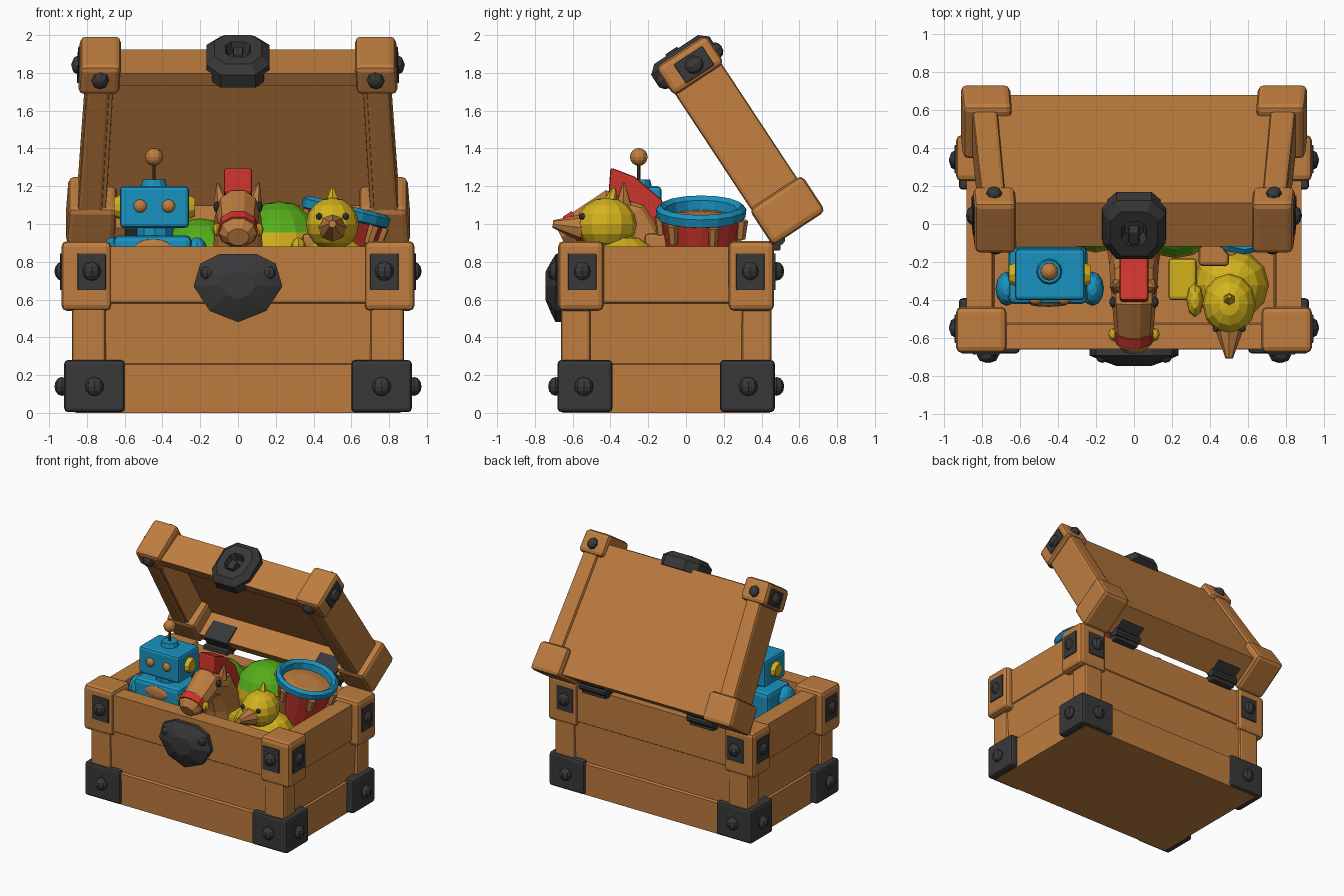
import bpy, bmesh, math
from mathutils import Matrix, Vector

if "Cube" in bpy.data.objects:
    bpy.data.objects.remove(bpy.data.objects["Cube"])


def material(name, rgb):
    m = bpy.data.materials.new(name)
    m.diffuse_color = (*rgb, 1)
    m.use_nodes = True
    m.node_tree.nodes["Principled BSDF"].inputs["Base Color"].default_value = m.diffuse_color
    return m


WOOD = material("wood_brown", (0.52, 0.205, 0.05))
IRON = material("iron_black", (0.04, 0.04, 0.042))
BLUE = material("toy_blue", (0.01, 0.29, 0.52))
YELLOW = material("toy_yellow", (0.66, 0.45, 0.012))
RED = material("toy_red", (0.6, 0.035, 0.025))
GREEN = material("toy_green", (0.09, 0.42, 0.01))

I = Matrix.Identity(4)
CY = -0.105                      # depth centre of the box
LID = Matrix.Translation((0, 0.46, 0.92)) @ Matrix.Rotation(math.radians(-56.6), 4, 'X')


def finish(name, bm, mat, M=I, bevel=0.0):
    for v in bm.verts:
        if M is LID:             # the lid narrows a little toward its front edge
            v.co.x *= 1 + 0.07 * v.co.y
        v.co = M @ v.co
    bmesh.ops.recalc_face_normals(bm, faces=bm.faces)
    me = bpy.data.meshes.new(name)
    bm.to_mesh(me)
    bm.free()
    me.materials.append(mat)
    ob = bpy.data.objects.new(name, me)
    bpy.context.collection.objects.link(ob)
    if bevel:
        b = ob.modifiers.new("bevel", 'BEVEL')
        b.width, b.segments, b.limit_method = bevel, 2, 'ANGLE'
    return ob


def loft(name, rings, mat, M=I, bevel=0.0):
    """Bridge equal-sized rings of points and cap both ends."""
    bm = bmesh.new()
    vs = [[bm.verts.new(p) for p in r] for r in rings]
    n = len(vs[0])
    for a, b in zip(vs, vs[1:]):
        for i in range(n):
            bm.faces.new((a[i], a[(i + 1) % n], b[(i + 1) % n], b[i]))
    bm.faces.new(vs[0])
    bm.faces.new(vs[-1])
    return finish(name, bm, mat, M, bevel)


def rect(hx, y0, y1, z, cx=0):
    return [(cx - hx, y0, z), (cx + hx, y0, z), (cx + hx, y1, z), (cx - hx, y1, z)]


def box(name, x, y, z, mat, M=I, bevel=0.02):
    c, h = (x[0] + x[1]) / 2, abs(x[1] - x[0]) / 2
    return loft(name, [rect(h, *y, z[0], c), rect(h, *y, z[1], c)], mat, M, bevel)


def ball(name, c, r, mat, M=I, seg=12, rot=I):
    bm = bmesh.new()
    bmesh.ops.create_uvsphere(bm, u_segments=seg, v_segments=max(6, seg * 2 // 3), radius=1,
                              matrix=Matrix.Translation(c) @ rot @ Matrix.Diagonal((*r, 1)))
    return finish(name, bm, mat, M)


def cone(name, a, b, r1, r2, mat, M=I, seg=10):
    bm = bmesh.new()
    a, b = Vector(a), Vector(b)
    q = (b - a).to_track_quat('Z', 'Y').to_matrix().to_4x4()
    bmesh.ops.create_cone(bm, cap_ends=True, segments=seg, radius1=r1, radius2=r2,
                          depth=(b - a).length, matrix=Matrix.Translation((a + b) / 2) @ q)
    return finish(name, bm, mat, M)


def circle(r, z, n=16):
    return [(r * math.cos(k * math.tau / n), r * math.sin(k * math.tau / n), z) for k in range(n)]


def tube(name, path, mat, n=10):
    """Elliptical tube in the yz plane; path entries are y, z, half width, half height."""
    rings = []
    for i, (y, z, w, h) in enumerate(path):
        p, q = path[max(i - 1, 0)], path[min(i + 1, len(path) - 1)]
        t = Vector((q[0] - p[0], q[1] - p[1])).normalized()
        rings.append([(w * math.cos(k * math.tau / n), y - t.y * h * math.sin(k * math.tau / n),
                       z + t.x * h * math.sin(k * math.tau / n)) for k in range(n)])
    return loft(name, rings, mat)


# --- box walls: three plank tiers, hollow inside
tiers = [(0.86, 0.55, 0.0), (0.865, 0.555, 0.255), (0.85, 0.535, 0.262), (0.865, 0.545, 0.58),
         (0.875, 0.552, 0.586), (0.88, 0.552, 0.88), (0.745, 0.42, 0.88), (0.73, 0.41, 0.3)]
loft("box_walls", [rect(hx, CY - hy, CY + hy, z) for hx, hy, z in tiers], WOOD)

for s in (-1, 1):
    for t in (-1, 1):
        def ys(a, b):
            return tuple(sorted((CY + t * a, CY + t * b)))

        # --- corner pieces
        box("iron_foot", (s * 0.6, s * 0.92), ys(0.285, 0.575), (0.004, 0.28), IRON)
        box("corner_post", (s * 0.7, s * 0.88), ys(0.4, 0.558), (0.2, 0.57), WOOD)
        box("corner_cap", (s * 0.67, s * 0.935), ys(0.33, 0.572), (0.54, 0.91), WOOD, bevel=0.03)
        box("front_plate", (s * 0.7, s * 0.85), ys(0.565, 0.58), (0.65, 0.845), IRON, bevel=0.006)
        box("side_plate", (s * 0.93, s * 0.943), ys(0.37, 0.52), (0.65, 0.845), IRON, bevel=0.006)
        for z, x, y in ((0.14, 0.76, 0.435), (0.75, 0.775, 0.445)):
            ball("bolt", (s * x, CY + t * 0.585, z), (0.05, 0.04, 0.05), IRON, seg=8)
            ball("bolt", (s * 0.932, CY + t * y, z), (0.04, 0.05, 0.05), IRON, seg=8)

# --- shield lock on the front of the box
shield = [(-0.2, 0.79), (-0.1, 0.84), (0.1, 0.84), (0.2, 0.79), (0.235, 0.67),
          (0.15, 0.54), (0, 0.48), (-0.15, 0.54), (-0.235, 0.67)]
loft("box_lock", [[(x * k, y, 0.68 + (z - 0.68) * k) for x, z in shield]
                  for k, y in ((1, -0.64), (1, -0.69), (0.75, -0.715), (0.4, -0.745))], IRON)
for s in (-1, 1):
    ball("lock_bolt", (s * 0.165, -0.7, 0.74), (0.035, 0.03, 0.035), IRON, seg=8)

# --- lid shell, built closed and swung open
loft("lid_shell", [rect(0.79, -1.03, 0, 0.26), rect(0.8, -1.05, 0.0, 0.0),
                   rect(0.71, -0.97, -0.07, 0.0), rect(0.7, -0.95, -0.08, 0.2)], WOOD, LID)
for s in (-1, 1):
    box("lid_rail", (s * 0.725, s * 0.86), (-1.05, 0.0), (-0.01, 0.285), WOOD, LID)
    box("lid_rear_cap", (s * 0.65, s * 0.91), (-0.2, 0.03), (-0.02, 0.315), WOOD, LID, 0.03)
    box("lid_front_cap", (s * 0.67, s * 0.905), (-1.1, -0.92), (-0.02, 0.3), WOOD, LID, 0.03)
    box("lid_plate", (s * 0.9, s * 0.914), (-1.06, -0.94), (0.07, 0.25), IRON, LID, 0.006)
    ball("lid_bolt", (s * 0.91, -1.0, 0.16), (0.04, 0.05, 0.05), IRON, LID, 8)
    ball("lid_bolt", (s * 0.79, -1.0, 0.3), (0.045, 0.045, 0.035), IRON, LID, 8)
    ball("lid_bolt", (s * 0.785, -1.02, -0.02), (0.05, 0.05, 0.04), IRON, LID, 8)
    # hinges
    box("hinge_leaf", (s * 0.38, s * 0.6), (0.4, 0.5), (0.86, 0.91), IRON, bevel=0.008)
    box("hinge_lid_leaf", (s * 0.38, s * 0.6), (-0.085, 0.01), (-0.02, 0.14), IRON, LID, 0.008)
    cone("hinge_pin", (s * 0.37, 0.49, 0.92), (s * 0.61, 0.49, 0.92), 0.035, 0.035, IRON)

# --- lid clasp: eight-sided plate with a raised rim around a hollow
octa = [(-0.18, 0.04), (-0.18, 0.23), (-0.1, 0.31), (0.1, 0.31), (0.18, 0.23),
        (0.18, 0.04), (0.1, -0.06), (-0.1, -0.06)]
loft("lid_clasp", [[(x * k, y, 0.125 + (z - 0.125) * k) for x, z in octa] for k, y in
                   ((1, -1.0), (1, -1.08), (0.75, -1.12), (0.4, -1.12), (0.3, -1.06))], IRON, LID)
box("clasp_knob", (-0.03, 0.03), (-1.13, -1.04), (0.06, 0.14), IRON, LID, 0.01)

# --- robot
box("robot_head", (-0.625, -0.26), (-0.4, -0.13), (0.98, 1.2), BLUE)
box("robot_body", (-0.66, -0.245), (-0.42, -0.12), (0.45, 0.94), BLUE, bevel=0.03)
cone("robot_neck", (-0.44, -0.27, 0.9), (-0.44, -0.27, 1.0), 0.1, 0.1, BLUE)
cone("robot_antenna_base", (-0.445, -0.25, 1.19), (-0.445, -0.25, 1.235), 0.07, 0.06, BLUE, seg=12)
cone("robot_antenna", (-0.445, -0.25, 1.2), (-0.445, -0.25, 1.34), 0.01, 0.01, IRON, seg=6)
ball("robot_antenna_tip", (-0.445, -0.25, 1.355), (0.047, 0.047, 0.047), WOOD)
ball("robot_badge", (-0.45, -0.42, 0.87), (0.1, 0.015, 0.05), WOOD)
for s in (-1, 1):
    x = -0.4425 + s * 0.18
    cone("robot_ear", (x, -0.265, 1.09), (x + s * 0.035, -0.265, 1.09), 0.065, 0.05, YELLOW)
    ball("robot_eye", (-0.4425 + s * 0.075, -0.4, 1.095), (0.035, 0.025, 0.035), WOOD)
    ball("robot_shoulder", (-0.4425 + s * 0.225, -0.34, 0.84), (0.06, 0.09, 0.09), BLUE)

# --- toy horse
tube("horse_head", [(-0.14, 0.4, 0.14, 0.17), (-0.21, 0.85, 0.13, 0.16), (-0.3, 1.03, 0.125, 0.14),
                    (-0.41, 1.07, 0.115, 0.115), (-0.53, 1.0, 0.105, 0.095),
                    (-0.62, 0.95, 0.1, 0.085), (-0.66, 0.93, 0.06, 0.05)], WOOD)
tube("horse_noseband", [(-0.56, 0.985, 0.11, 0.1), (-0.61, 0.958, 0.108, 0.095)], RED)
mane = [(-0.41, 1.16), (-0.4, 1.3), (-0.27, 1.25), (-0.13, 1.13), (-0.03, 0.9), (-0.15, 0.85), (-0.28, 1.1)]
loft("horse_mane", [[(x, y, z) for y, z in mane] for x in (-0.075, 0.075)], RED, bevel=0.015)
for s in (-1, 1):
    ball("horse_eye", (s * 0.11, -0.41, 1.09), (0.02, 0.03, 0.03), IRON, seg=8)
    ball("bridle_stud", (s * 0.11, -0.58, 0.97), (0.025, 0.035, 0.035), YELLOW, seg=8)
    cone("horse_ear", (s * 0.085, -0.33, 1.1), (s * 0.11, -0.33, 1.22), 0.045, 0.005, WOOD, seg=6)

# --- toy duck
ball("duck_head", (0.5, -0.42, 1.0), (0.14, 0.16, 0.14), YELLOW)
ball("duck_body", (0.51, -0.32, 0.74), (0.2, 0.19, 0.2), YELLOW)
ball("duck_wing", (0.32, -0.4, 0.86), (0.045, 0.09, 0.07), YELLOW, seg=8)
cone("duck_tuft", (0.5, -0.4, 1.11), (0.5, -0.38, 1.19), 0.04, 0.01, YELLOW, seg=6)
cone("duck_beak", (0.5, -0.55, 0.98), (0.5, -0.705, 1.0), 0.075, 0.02, WOOD, seg=8)
for s in (-1, 1):
    ball("duck_eye", (0.5 + s * 0.07, -0.55, 1.04), (0.018, 0.018, 0.018), IRON, seg=8)

# --- two-colour balls
for c, r in (((0.22, 0.06, 0.88), 0.24), ((-0.2, 0.06, 0.82), 0.21)):
    ob = ball("striped_ball", c, (r, r, r), YELLOW, seg=16)
    ob.data.materials.append(GREEN)
    for f in ob.data.polygons:
        f.material_index = int(f.center.z > c[2] + 0.06 or f.center.z < c[2] - 0.1)
box("yellow_block", (0.18, 0.33), (-0.4, -0.18), (0.6, 0.86), YELLOW)
box("wood_block", (0.34, 0.5), (-0.22, -0.08), (0.6, 0.95), WOOD)

# --- bucket, leaning outward, filled with sand
B = Matrix.Translation((0.57, 0.08, 1.06)) @ Matrix.Rotation(math.radians(14), 4, 'Y')
loft("bucket", [circle(0.15, -0.42), circle(0.215, 0), circle(0.19, 0), circle(0.18, -0.06)], RED, B)
loft("bucket_rim", [circle(0.2, -0.035), circle(0.235, -0.025), circle(0.24, 0.02), circle(0.215, 0.04),
                    circle(0.19, 0.02), circle(0.18, -0.05)], BLUE, B)
loft("bucket_sand", [circle(0.175, -0.08), circle(0.183, -0.03), circle(0.1, -0.015)], WOOD, B)
for k in range(6):
    a = k * math.tau / 6 + 0.3
    x, y = math.cos(a), math.sin(a)
    cone("bucket_peg", (x * 0.215, y * 0.215, -0.13), (x * 0.225, y * 0.225, -0.03), 0.025, 0.03, WOOD, B, 6)
